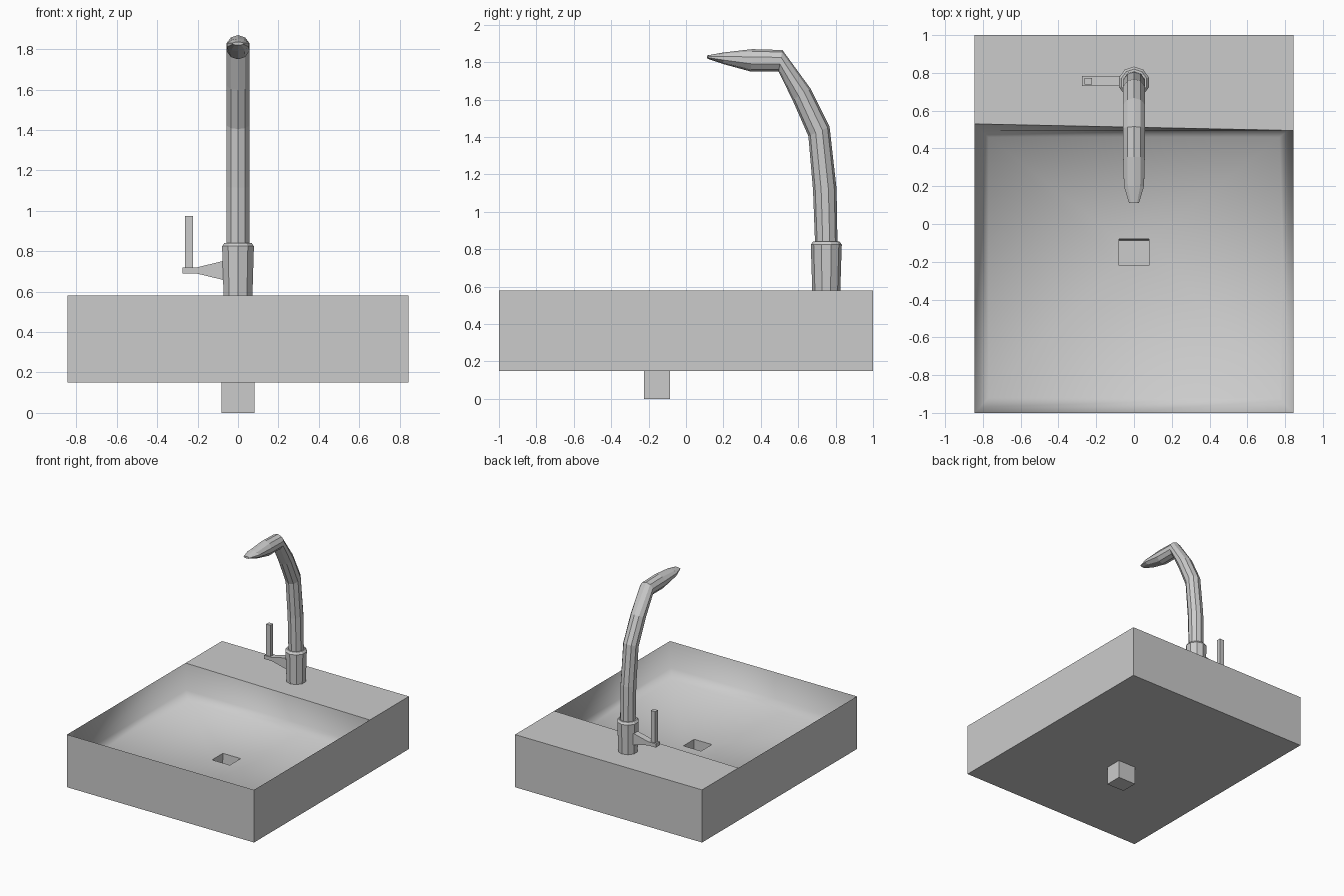
import bpy, bmesh
from math import sin, cos, pi
from mathutils import Vector

if "Cube" in bpy.data.objects:
    bpy.data.objects.remove(bpy.data.objects["Cube"])


def make(name, rings, cap_start=True, cap_end=True, smooth=False):
    """Skin a list of equal-length point rings into one object."""
    bm = bmesh.new()
    loops = [[bm.verts.new(p) for p in r] for r in rings]
    n = len(loops[0])
    for a, b in zip(loops, loops[1:]):
        for i in range(n):
            j = (i + 1) % n
            bm.faces.new((a[i], a[j], b[j], b[i]))
    if cap_start:
        bm.faces.new(loops[0][::-1])
    if cap_end:
        bm.faces.new(loops[-1])
    if cap_start and cap_end:
        bmesh.ops.recalc_face_normals(bm, faces=bm.faces)
    for f in bm.faces:
        f.smooth = smooth
    me = bpy.data.meshes.new(name)
    bm.to_mesh(me)
    bm.free()
    ob = bpy.data.objects.new(name, me)
    bpy.context.collection.objects.link(ob)
    return ob


def rect(x0, x1, y0, y1, z):
    return [(x0, y0, z), (x1, y0, z), (x1, y1, z), (x0, y1, z)]


def box(name, x0, x1, y0, y1, z0, z1):
    return make(name, [rect(x0, x1, y0, y1, z0), rect(x0, x1, y0, y1, z1)])


def section(y, z, rx, r, tilt):
    """Ten-sided cross-section; tilt turns it from level to facing forward."""
    v = Vector((0, cos(tilt), sin(tilt)))
    c = Vector((0, y, z))
    return [c + Vector((rx * sin(2 * pi * i / 10), 0, 0)) + v * r * cos(2 * pi * i / 10)
            for i in range(10)]


W, TOP, BASE = 0.845, 0.58, 0.15
BACK_L, BACK_R = 0.53, 0.495

# basin outer walls and underside, open at the top
make("basin_body", [rect(-W, W, -1, 1, BASE), rect(-W, W, -1, 1, TOP)], cap_end=False)

# flat deck behind the bowl
make("tap_deck", [[(-W, BACK_L, TOP), (W, BACK_R, TOP), (W, 1, TOP), (-W, 1, TOP)]],
     cap_start=False)

# smooth bowl, sinking to the drain opening
rim = [(-W, -1, TOP), (W, -1, TOP), (W, BACK_R, TOP), (-W, BACK_L, TOP)]
make("bowl", [rim,
              rect(-0.815, 0.815, -0.97, 0.495, 0.38),
              rect(-0.77, 0.77, -0.92, 0.46, 0.315),
              rect(-0.08, 0.08, -0.22, -0.08, 0.28)],
     cap_start=False, cap_end=False, smooth=True)

# square drain shaft and the outlet box under the basin
make("drain_shaft", [rect(-0.08, 0.08, -0.22, -0.08, 0.28),
                     rect(-0.079, 0.079, -0.219, -0.095, 0.005)], cap_start=False)
make("drain_outlet", [rect(-0.081, 0.081, -0.225, -0.085, 0),
                      rect(-0.081, 0.081, -0.225, -0.085, BASE)], cap_end=False)

# tap base with a chamfered collar
make("tap_base", [section(0.75, z, r, r, 0) for z, r in
                  ((TOP, 0.075), (0.80, 0.082), (0.825, 0.083), (0.842, 0.07))])

# bent spout running into the tapered head
spout = [(0.75, 0.83, 0.06, 0.06, 0), (0.742, 1.12, 0.06, 0.063, 0.08),
         (0.711, 1.43, 0.06, 0.062, 0.42), (0.618, 1.628, 0.06, 0.057, 0.55),
         (0.505, 1.808, 0.06, 0.058, 1.39), (0.35, 1.81, 0.06, 0.06, 1.5),
         (0.20, 1.821, 0.056, 0.031, pi / 2), (0.112, 1.828, 0.028, 0.008, pi / 2)]
make("spout", [section(*s) for s in spout])

# tapered side arm and upright lever
make("lever_arm", [[(x, 0.73, z0), (x, 0.783, z0), (x, 0.783, z1), (x, 0.73, z1)]
                   for x, z0, z1 in ((-0.06, 0.655, 0.755), (-0.205, 0.69, 0.72),
                                     (-0.275, 0.69, 0.72))])
box("lever", -0.262, -0.222, 0.738, 0.772, 0.71, 0.975)
